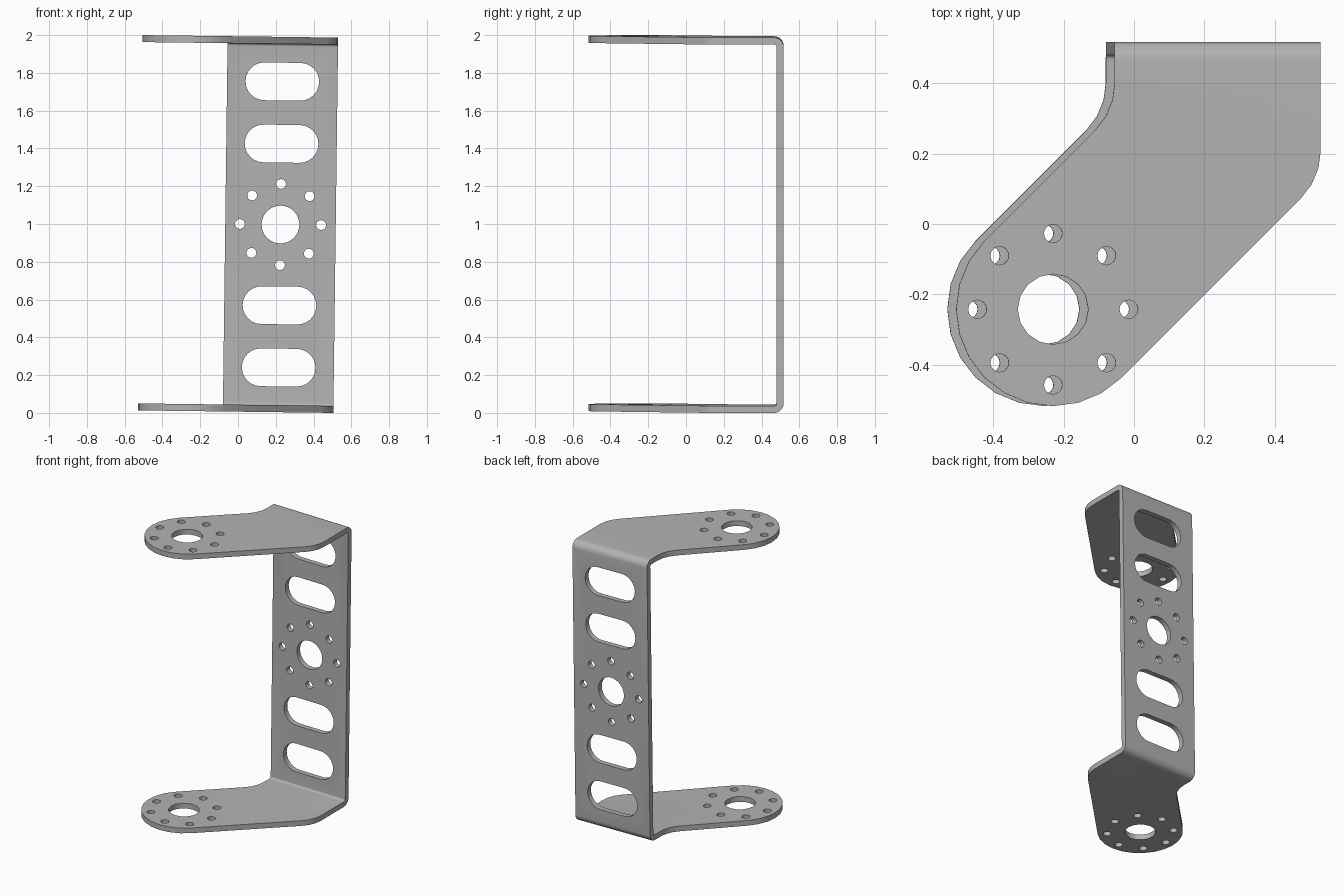
import bpy, bmesh, math
from mathutils import Vector, Matrix

cube = bpy.data.objects.get("Cube")
if cube:
    bpy.data.objects.remove(cube, do_unlink=True)

HALF_H, BACK, THICK = 0.9935, 0.517, 0.037   # bracket half height, back face, sheet
LEFT, RIGHT = 0.5175, -0.0675                # edges of the back wall
ARM = Vector((-0.2425, -0.242))              # centre of the rounded arm end
ARM_R, FILLET = 0.275, 0.19
WALL_X = (LEFT + RIGHT) / 2
TILT = 0.0128

metal = bpy.data.materials.new("grey metal")
metal.use_nodes = True
grey = (0.45, 0.45, 0.45, 1)
metal.diffuse_color = grey
metal.node_tree.nodes["Principled BSDF"].inputs["Base Color"].default_value = grey


def arc(cx, cy, r, start, end, steps):
    angles = [math.radians(start + (end - start) * i / steps) for i in range(steps + 1)]
    return [(cx + r * math.cos(a), cy + r * math.sin(a)) for a in angles]


def circle(cx, cy, r, sides):
    return arc(cx, cy, r, 0, 360, sides)[:-1]


def prism(bm, points, place, lo, hi):
    """Extrude a 2D outline between two depths; place maps (u, v, depth) to xyz."""
    face = bm.faces.new([bm.verts.new(place(u, v, lo)) for u, v in points])
    ext = bmesh.ops.extrude_face_region(bm, geom=[face])["geom"]
    shift = Vector(place(0, 0, hi)) - Vector(place(0, 0, lo))
    bmesh.ops.translate(bm, vec=shift, verts=[g for g in ext if isinstance(g, bmesh.types.BMVert)])


def make(name, prisms):
    bm = bmesh.new()
    for p in prisms:
        prism(bm, *p)
    bmesh.ops.recalc_face_normals(bm, faces=bm.faces)
    mesh = bpy.data.meshes.new(name)
    bm.to_mesh(mesh)
    bm.free()
    obj = bpy.data.objects.new(name, mesh)
    bpy.context.collection.objects.link(obj)
    return obj


def along_x(u, v, d): return (d, u, v)
def along_y(u, v, d): return (u, d, v)
def along_z(u, v, d): return (u, v, d)


# Bent sheet: U profile with rounded bends
def half_profile(inset, r):
    b, h = BACK - inset, HALF_H - inset
    low = arc(b - r, -h + r, r, -90, 0, 6)
    return [(-0.6, -h)] + low + [(y, -z) for y, z in reversed(low)] + [(-0.6, h)]


profile = half_profile(0, 0.05) + half_profile(THICK, 0.013)[::-1]
bracket = make("bracket", [(profile, along_x, -0.7, 0.7)])

# Plan outline: round arm end, diagonal sides, fillets into the wall edges
reach = FILLET * math.tan(math.radians(22.5))
offset = ARM_R * math.sqrt(2)
y_left = LEFT + ARM.y - ARM.x - offset + reach
y_right = RIGHT + ARM.y - ARM.x + offset + reach
outline = (arc(ARM.x, ARM.y, ARM_R, 135, 315, 12)
           + arc(LEFT - FILLET, y_left, FILLET, -45, 0, 3)
           + [(LEFT, 0.6), (RIGHT, 0.6)]
           + arc(RIGHT - FILLET, y_right, FILLET, 0, -45, 3))
plan = make("plan_cutter", [(outline, along_z, -1.2, 1.2)])

# Bolt circles, centre holes and wall slots
holes = []
for cx, cy, sides, place, lo, hi in ((ARM.x, ARM.y, 16, along_z, -1.2, 1.2),
                                     (WALL_X, 0, 32, along_y, 0.4, 0.6)):
    holes.append((circle(cx, cy, 0.1, sides), place, lo, hi))
    for x, y in circle(cx, cy, 0.215, 8):
        holes.append((circle(x, y, 0.026, 16), place, lo, hi))
for z in (-0.757, -0.428, 0.428, 0.757):
    slot = arc(WALL_X + 0.095, z, 0.1, -90, 90, 12) + arc(WALL_X - 0.095, z, 0.1, 90, 270, 12)
    holes.append((slot, along_y, 0.4, 0.6))
hole_cutter = make("hole_cutter", holes)

# Apply the cuts and drop the cutters
bpy.context.view_layer.objects.active = bracket
for cutter, mode in ((plan, 'INTERSECT'), (hole_cutter, 'DIFFERENCE')):
    cutter.hide_render = True
    mod = bracket.modifiers.new("cut", 'BOOLEAN')
    mod.operation, mod.solver, mod.object = mode, 'EXACT', cutter
    bpy.ops.object.modifier_apply(modifier=mod.name)
    bpy.data.objects.remove(cutter, do_unlink=True)

# Slight lean, standing on the ground
bracket.data.transform(Matrix.Translation((0, 0, 1)) @ Matrix.Rotation(TILT, 4, 'Y'))
bracket.data.materials.clear()
bracket.data.materials.append(metal)
bpy.ops.object.select_all(action='DESELECT')
bracket.select_set(True)
bpy.ops.object.shade_smooth_by_angle(angle=math.radians(30))
